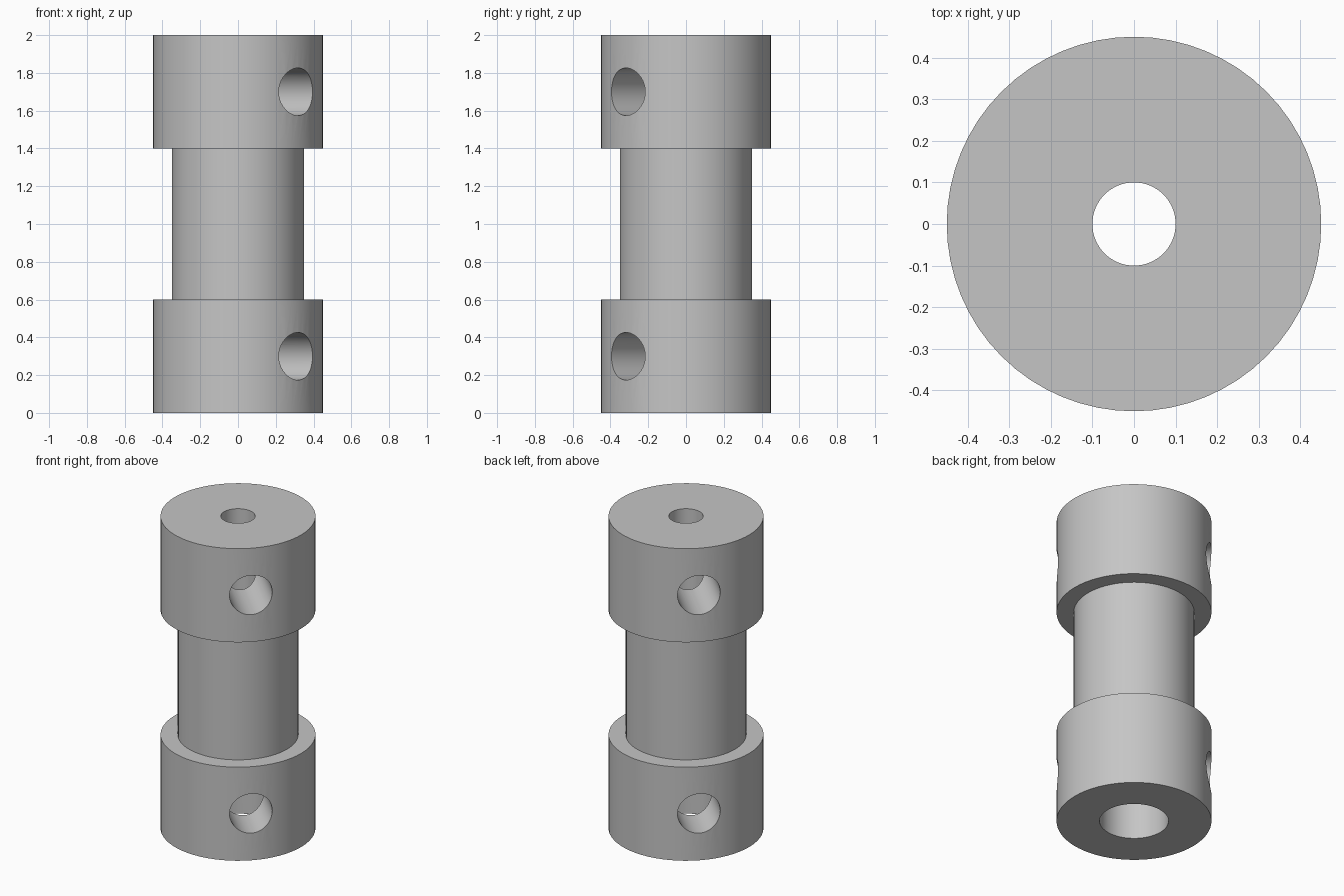
import bpy, bmesh, math
from mathutils import Matrix

cube = bpy.data.objects.get("Cube")
if cube:
    bpy.data.objects.remove(cube, do_unlink=True)

SEGMENTS = 64

grey = bpy.data.materials.new("plain grey")
grey.use_nodes = True
colour = (0.56, 0.56, 0.56, 1)
grey.diffuse_color = colour
grey.node_tree.nodes["Principled BSDF"].inputs["Base Color"].default_value = colour


def make_object(name, bm):
    bmesh.ops.recalc_face_normals(bm, faces=bm.faces)
    mesh = bpy.data.meshes.new(name)
    bm.to_mesh(mesh)
    bm.free()
    mesh.materials.append(grey)
    obj = bpy.data.objects.new(name, mesh)
    bpy.context.collection.objects.link(obj)
    return obj


def lathe(name, profile):
    """Turn a closed (radius, height) profile around z."""
    bm = bmesh.new()
    rings = []
    for r, z in profile:
        rings.append([bm.verts.new((r * math.cos(a), r * math.sin(a), z))
                      for a in (math.tau * i / SEGMENTS for i in range(SEGMENTS))])
    for ring, following in zip(rings, rings[1:] + rings[:1]):
        for i in range(SEGMENTS):
            j = (i + 1) % SEGMENTS
            bm.faces.new((ring[i], ring[j], following[j], following[i]))
    return make_object(name, bm)


# Two thick collars on a slimmer neck, with a wide bore below and a narrow one above
outer, neck, wide_bore, narrow_bore = 0.45, 0.35, 0.2, 0.1
coupling = lathe("coupling_body", [
    (wide_bore, 0), (outer, 0), (outer, 0.6), (neck, 0.6), (neck, 1.4),
    (outer, 1.4), (outer, 2), (narrow_bore, 2), (narrow_bore, 1), (wide_bore, 1)])

# Diagonal screw holes straight through each collar
bpy.ops.object.select_all(action='DESELECT')
bpy.context.view_layer.objects.active = coupling
coupling.select_set(True)
for name, z in (("lower", 0.3), ("upper", 1.7)):
    bm = bmesh.new()
    placing = (Matrix.Translation((0, 0, z)) @ Matrix.Rotation(-math.pi / 4, 4, 'Z')
               @ Matrix.Rotation(math.pi / 2, 4, 'Y'))
    bmesh.ops.create_cone(bm, cap_ends=True, segments=SEGMENTS, radius1=0.126,
                          radius2=0.126, depth=1.2, matrix=placing)
    cutter = make_object(name + "_screw_hole_cutter", bm)
    cutter.hide_render = True
    hole = coupling.modifiers.new(name + "_screw_hole", 'BOOLEAN')
    hole.operation = 'DIFFERENCE'
    hole.solver = 'EXACT'
    hole.object = cutter
    bpy.ops.object.modifier_apply(modifier=hole.name)
    bpy.data.objects.remove(cutter, do_unlink=True)

bpy.ops.object.shade_smooth_by_angle(angle=math.radians(30))
